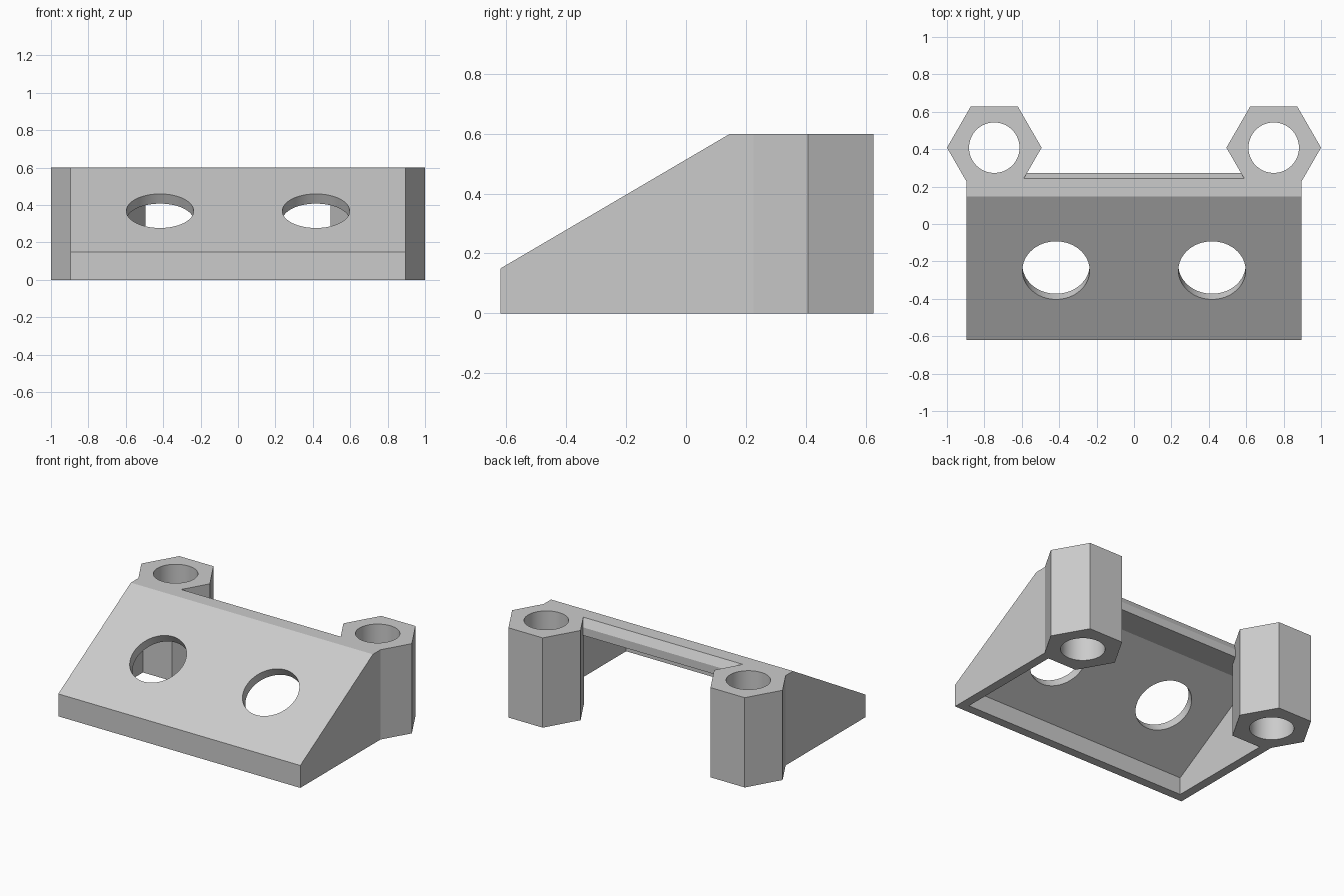
import bpy, bmesh
from math import atan2, cos, sin, pi
from mathutils import Matrix, Vector

cube = bpy.data.objects.get("Cube")
if cube:
    bpy.data.objects.remove(cube, do_unlink=True)

# Material
grey = bpy.data.materials.new("plain_grey")
grey.use_nodes = True
colour = (0.6, 0.6, 0.6, 1)
grey.diffuse_color = colour
grey.node_tree.nodes["Principled BSDF"].inputs["Base Color"].default_value = colour

WALL = 0.06
HALF_WIDTH = 0.895
FRONT, LIP, HEIGHT = -0.62, 0.15, 0.6
CREST = 0.147
SLOPE = atan2(HEIGHT - LIP, CREST - FRONT)
UNDER = 0.495                       # underside of the rear beam


def make_object(name, bm):
    bmesh.ops.recalc_face_normals(bm, faces=bm.faces)
    mesh = bpy.data.meshes.new(name)
    bm.to_mesh(mesh)
    bm.free()
    mesh.materials.append(grey)
    obj = bpy.data.objects.new(name, mesh)
    bpy.context.collection.objects.link(obj)
    return obj


def prism(name, profile, half_width):
    """Side profile of (y, z) points extruded along x."""
    bm = bmesh.new()
    face = bm.faces.new([bm.verts.new((-half_width, y, z)) for y, z in profile])
    new = bmesh.ops.extrude_face_region(bm, geom=[face])["geom"]
    moved = [v for v in new if isinstance(v, bmesh.types.BMVert)]
    bmesh.ops.translate(bm, verts=moved, vec=(2 * half_width, 0, 0))
    return make_object(name, bm)


def cylinder(name, radius, depth, sides, centre, tilt=0, spin=0):
    bm = bmesh.new()
    matrix = (Matrix.Translation(centre) @ Matrix.Rotation(tilt, 4, 'X')
              @ Matrix.Rotation(spin, 4, 'Z'))
    bmesh.ops.create_cone(bm, cap_ends=True, segments=sides, radius1=radius,
                          radius2=radius, depth=depth, matrix=matrix)
    return make_object(name, bm)


def combine(target, tool, operation):
    mod = target.modifiers.new(operation.lower(), 'BOOLEAN')
    mod.operation = operation
    mod.solver = 'EXACT'
    mod.object = tool
    bpy.context.view_layer.objects.active = target
    bpy.ops.object.modifier_apply(modifier=mod.name)
    bpy.data.objects.remove(tool, do_unlink=True)


def under_slope(y):
    return LIP + (y - FRONT) * sin(SLOPE) / cos(SLOPE) - WALL / cos(SLOPE)


# Wedge body with a slanted rear edge
back = 0.242
back_low = back + WALL * sin(SLOPE)
bracket = prism("wedge_bracket", [
    (FRONT, 0), (FRONT, LIP), (CREST, HEIGHT), (back, HEIGHT),
    (back_low, HEIGHT - WALL * cos(SLOPE)), (back_low, 0)], HALF_WIDTH)

# Hollow underneath, open at the bottom and back
inner = FRONT + WALL
beam_start = inner + (UNDER - under_slope(inner)) * cos(SLOPE) / sin(SLOPE)
hollow = prism("hollow_cutter", [
    (inner, -0.1), (inner, under_slope(inner)), (beam_start, UNDER),
    (0.5, UNDER), (0.5, -0.1)], HALF_WIDTH - WALL)
combine(bracket, hollow, 'DIFFERENCE')

# Round holes square to the sloping plate
hole_y = -0.248
hole_z = LIP + (hole_y - FRONT) * sin(SLOPE) / cos(SLOPE)
for side in (-1, 1):
    hole = cylinder("plate_hole_cutter", 0.18, 0.3, 64,
                    Vector((side * 0.417, hole_y, hole_z)), tilt=SLOPE)
    combine(bracket, hole, 'DIFFERENCE')

# Hexagonal posts with bores
for side in (-1, 1):
    centre = Vector((side * 0.747, 0.408, HEIGHT / 2))
    post = cylinder("hex_post", 0.253, HEIGHT, 6, centre, spin=pi / 2)
    combine(bracket, post, 'UNION')
    bore = cylinder("post_bore_cutter", 0.135, 1, 64, centre)
    combine(bracket, bore, 'DIFFERENCE')

# Smooth bores, crisp edges elsewhere
bpy.ops.object.select_all(action='DESELECT')
bracket.select_set(True)
bpy.context.view_layer.objects.active = bracket
bpy.ops.object.shade_smooth_by_angle(angle=pi / 9)
